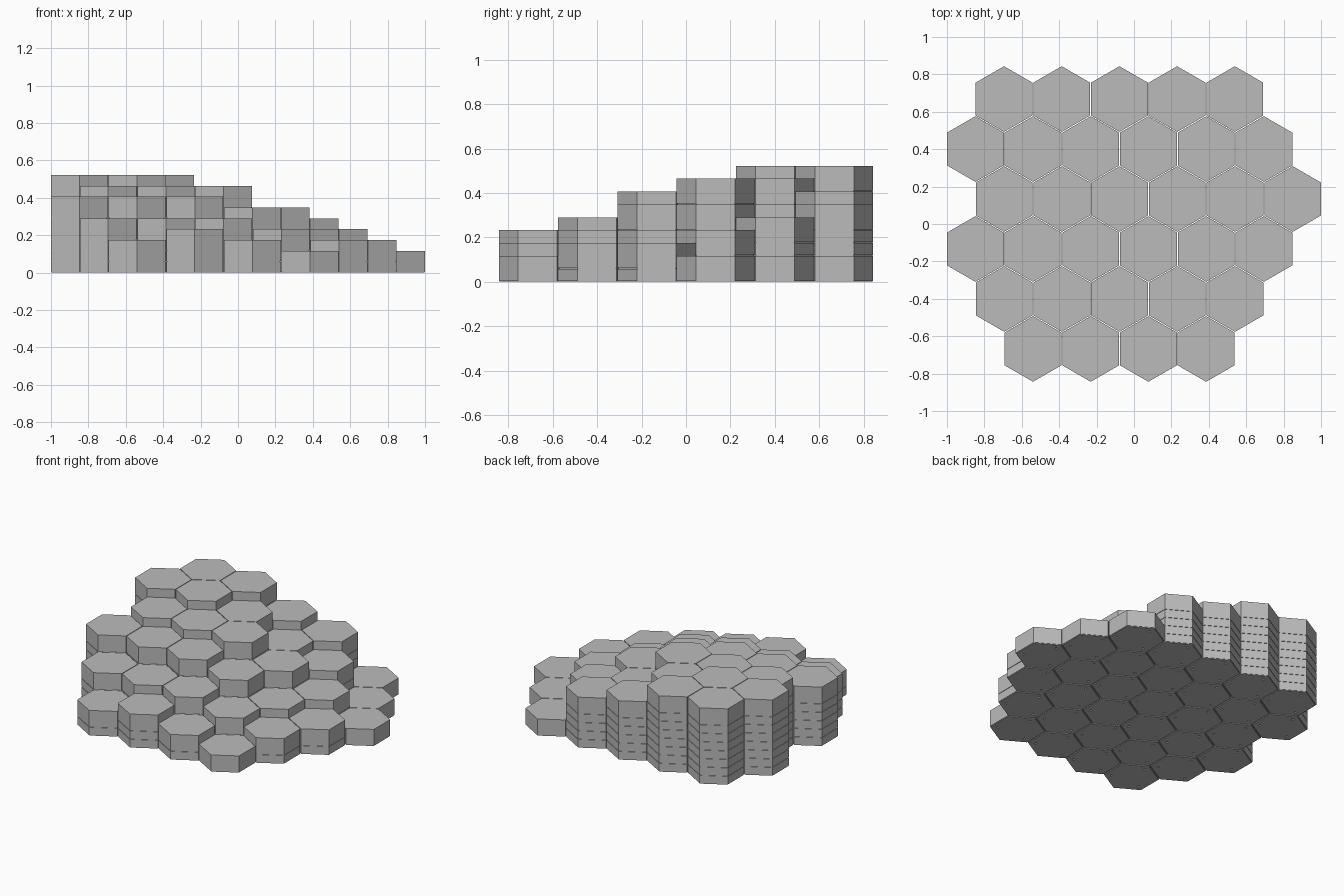
import bpy, bmesh, math
from mathutils import Matrix

cube = bpy.data.objects.get("Cube")
if cube:
    bpy.data.objects.remove(cube, do_unlink=True)

PITCH = 0.3085                      # spacing of neighbouring columns
ROW = PITCH * math.sqrt(3) / 2
RADIUS = 0.1755                     # hexagon corner radius
UNIT = 0.058                        # one layer
GROOVE = 0.004                      # undercut that makes the dark seams

grey = bpy.data.materials.new("stone_grey")
grey.use_nodes = True
colour = (0.5, 0.5, 0.5, 1)
grey.diffuse_color = colour
grey.node_tree.nodes["Principled BSDF"].inputs["Base Color"].default_value = colour


def prism(bm, sides, levels, turn=0.0, centre=(0, 0)):
    """Closed prism through (radius, z) levels, first corner at +y."""
    rings = []
    for radius, z in levels:
        ring = []
        for i in range(sides):
            a = math.pi / 2 + turn + math.tau * i / sides
            ring.append(bm.verts.new((centre[0] + radius * math.cos(a),
                                      centre[1] + radius * math.sin(a), z)))
        rings.append(ring)
    for low, high in zip(rings, rings[1:]):
        for i in range(sides):
            j = (i + 1) % sides
            bm.faces.new((low[i], low[j], high[j], high[i]))
    bm.faces.new(rings[0][::-1])
    bm.faces.new(rings[-1])


def to_mesh(name, bm):
    mesh = bpy.data.meshes.new(name)
    bm.to_mesh(mesh)
    bm.free()
    mesh.materials.append(grey)
    return mesh


def place(name, mesh, x=0.0, y=0.0, z=0.0):
    obj = bpy.data.objects.new(name, mesh)
    obj.location = (x, y, z)
    bpy.context.scene.collection.objects.link(obj)
    return obj


def tile_mesh(name, height):
    """Hexagonal tile with a slightly undercut lower edge."""
    bm = bmesh.new()
    prism(bm, 6, [(RADIUS - GROOVE, 0), (RADIUS - GROOVE, GROOVE),
                  (RADIUS, GROOVE), (RADIUS, height)])
    return to_mesh(name, bm)


# Cutter for the three small pin holes under a tile
bm = bmesh.new()
for k in range(3):
    a = math.pi / 2 + math.tau * k / 3
    prism(bm, 8, [(0.008, -0.02), (0.008, 0.02)],
          centre=(0.125 * math.cos(a), 0.125 * math.sin(a)))
pin_cutter = place("pin_hole_cutter", to_mesh("pin_hole_cutter", bm))
pin_cutter.hide_render = True
pin_cutter.hide_viewport = False


def drilled(name, height):
    """Tile mesh with the pin holes cut into its underside."""
    temp = place(name, tile_mesh(name, height))
    cut = temp.modifiers.new("pin_holes", 'BOOLEAN')
    cut.operation = 'DIFFERENCE'
    cut.object = pin_cutter
    cut.solver = 'EXACT'
    graph = bpy.context.evaluated_depsgraph_get()
    mesh = bpy.data.meshes.new_from_object(temp.evaluated_get(graph))
    bpy.data.objects.remove(temp, do_unlink=True)
    return mesh


thin_tile = drilled("thin_tile", UNIT)
thick_tile = drilled("thick_tile", 2 * UNIT)
bpy.data.objects.remove(pin_cutter, do_unlink=True)

# Column heights in layers, back row first, each from -x to +x
rows = [
    (-0.695, [9, 9, 7, 6, 2]),
    (-0.848, [9, 9, 8, 6, 5, 2]),
    (-0.694, [8, 8, 8, 6, 4, 2]),
    (-0.848, [7, 7, 7, 6, 4, 3]),
    (-0.694, [5, 5, 5, 4, 3]),
    (-0.540, [3, 4, 3, 2]),
]

# Each column is a stack of thin tiles under one thick cap tile
for r, (start, heights) in enumerate(rows):
    y = (2.5 - r) * ROW
    for c, layers in enumerate(heights):
        x = start + c * PITCH
        for k in range(layers - 2):
            place(f"base_tile_{r}_{c}_{k}", thin_tile, x, y, k * UNIT)
        place(f"cap_tile_{r}_{c}", thick_tile, x, y, (layers - 2) * UNIT)
